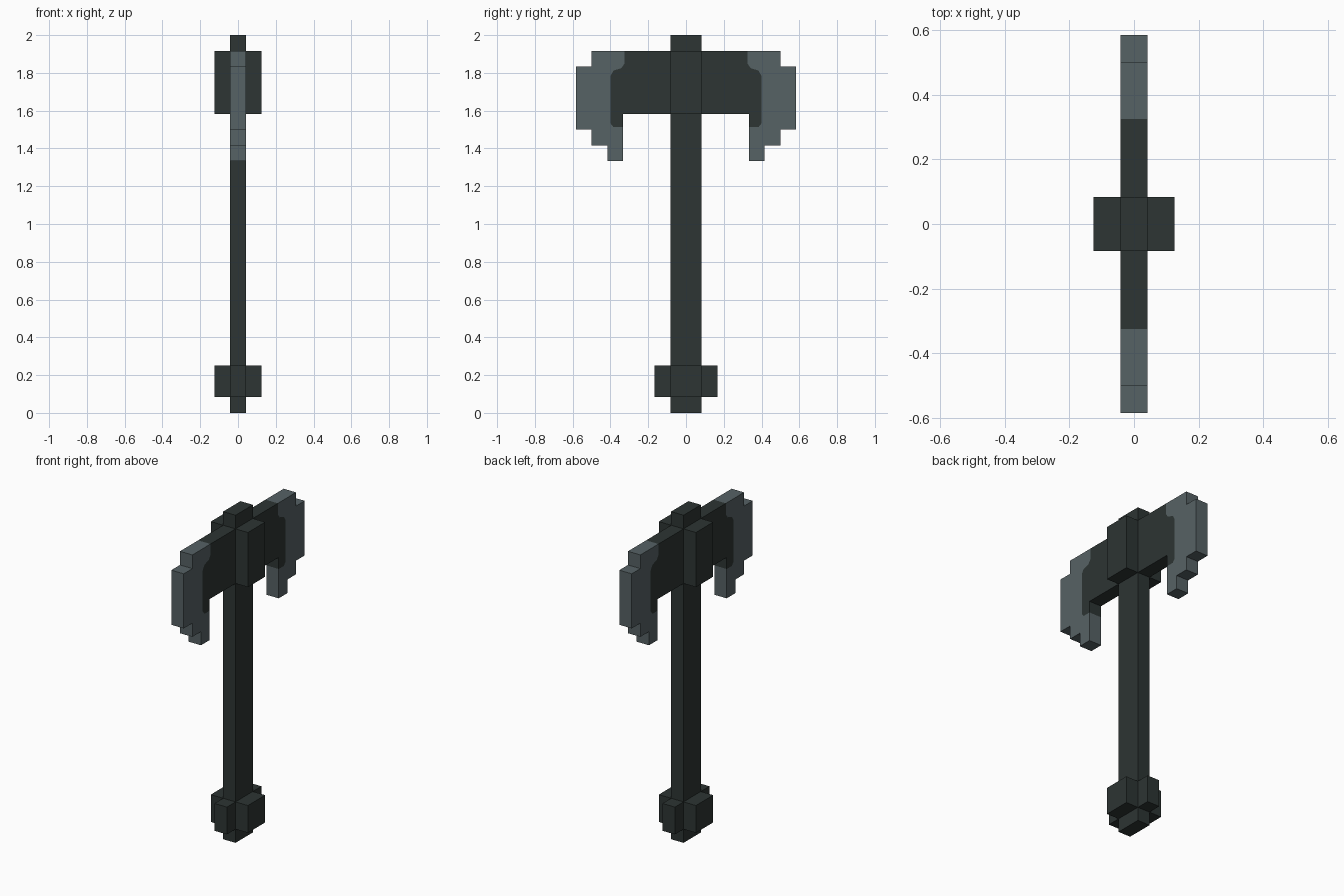
import bpy
import bmesh

if "Cube" in bpy.data.objects:
    bpy.data.objects.remove(bpy.data.objects["Cube"], do_unlink=True)

U = 1 / 12  # one block of the blocky grid


def material(name, rgb):
    mat = bpy.data.materials.new(name)
    mat.use_nodes = True
    mat.diffuse_color = (*rgb, 1)
    mat.node_tree.nodes["Principled BSDF"].inputs["Base Color"].default_value = (*rgb, 1)
    return mat


dark = material("dark iron", (0.026, 0.035, 0.033))
steel = material("grey steel", (0.094, 0.122, 0.130))


def add_object(name, bm, mats):
    mesh = bpy.data.meshes.new(name)
    bm.to_mesh(mesh)
    bm.free()
    for mat in mats:
        mesh.materials.append(mat)
    obj = bpy.data.objects.new(name, mesh)
    bpy.context.collection.objects.link(obj)
    return obj


def box(name, half_x, half_y, z0, z1):
    """Centred box, sized in grid blocks."""
    bm = bmesh.new()
    bmesh.ops.create_cube(bm, size=1)
    bmesh.ops.scale(bm, vec=(2 * half_x * U, 2 * half_y * U, (z1 - z0) * U), verts=bm.verts)
    bmesh.ops.translate(bm, vec=(0, 0, (z0 + z1) / 2 * U), verts=bm.verts)
    return add_object(name, bm, [dark])


# Shaft, pommel cross and head collar
box("shaft", 0.5, 1, 0, 24)
box("pommel_wide", 1.5, 1, 1, 3)
box("pommel_deep", 0.5, 2, 1, 3)
box("head_collar", 1.5, 1, 19, 23)

# Boundary between the dark core and the steel edge, top to bottom (y, z in blocks)
seam = [(3.9, 23), (3.9, 22.2), (4.1, 21.9), (4.6, 21.75), (4.8, 21.4),
        (4.8, 18.4), (4.6, 18.15), (4, 18.15)]
core = [(0, 19), (0, 23)] + seam + [(4, 19)]
# Stepped outer outline of the steel edge, bottom to top
edge = seam + [(4, 16), (5, 16), (5, 17), (6, 17), (6, 18), (7, 18),
               (7, 22), (6, 22), (6, 23)]

# Double blade: flat core and edge faces on both sides, given thickness
bm = bmesh.new()
for side in (-1, 1):
    for index, outline in enumerate((core, edge)):
        face = bm.faces.new([bm.verts.new((0, side * y * U, z * U)) for y, z in outline])
        face.material_index = index
bmesh.ops.remove_doubles(bm, verts=bm.verts, dist=0.0001)
bmesh.ops.recalc_face_normals(bm, faces=bm.faces)
blade = add_object("double_blade", bm, [dark, steel])
solid = blade.modifiers.new("thickness", "SOLIDIFY")
solid.thickness = U
solid.offset = 0
